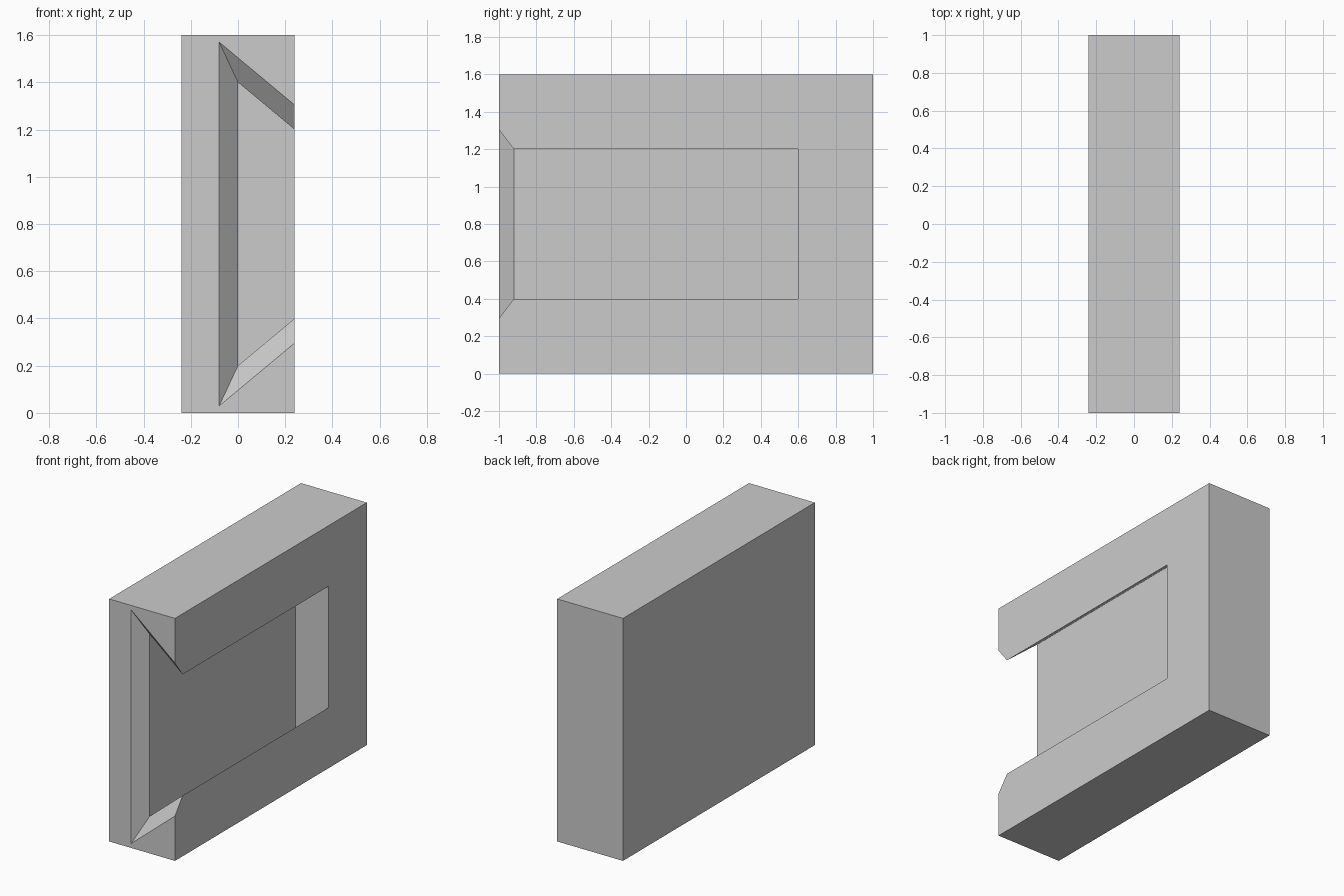
import bpy, bmesh, math

if "Cube" in bpy.data.objects:
    bpy.data.objects.remove(bpy.data.objects["Cube"])

grey = bpy.data.materials.new("plain grey")
grey.diffuse_color = (0.6, 0.6, 0.6, 1)
grey.use_nodes = True
grey.node_tree.nodes["Principled BSDF"].inputs["Base Color"].default_value = grey.diffuse_color


def make_object(name, bm):
    bmesh.ops.recalc_face_normals(bm, faces=bm.faces)
    mesh = bpy.data.meshes.new(name)
    bm.to_mesh(mesh)
    bm.free()
    mesh.materials.append(grey)
    obj = bpy.data.objects.new(name, mesh)
    bpy.context.collection.objects.link(obj)
    return obj


# Solid block
bm = bmesh.new()
bmesh.ops.create_cube(bm, size=1)
for v in bm.verts:
    v.co = (v.co.x * 0.48, v.co.y * 2, v.co.z * 1.6 + 0.8)
block = make_object("slotted_block", bm)

# Dovetail cutter: sections along y, each grown outward by an offset
SLOPE = 0.2 / 0.24


def section(y, offset):
    def half_height(x):
        return 0.4 + offset * math.hypot(1, SLOPE) + (0.24 - x) * SLOPE
    floor, mouth = -offset, 0.34
    return [(x, y, 0.8 + side * half_height(x))
            for x, side in ((floor, -1), (mouth, -1), (mouth, 1), (floor, 1))]


bm = bmesh.new()
rings = [[bm.verts.new(p) for p in section(y, o)]
         for y, o in ((-1.04, 0.12), (-0.92, 0), (0.6, 0))]
for a, b in zip(rings, rings[1:]):
    for i in range(4):
        j = (i + 1) % 4
        bm.faces.new((a[i], a[j], b[j], b[i]))
bm.faces.new(rings[0])
bm.faces.new(rings[-1])
cutter = make_object("slot_cutter", bm)
cutter.hide_render = True
cutter.hide_viewport = True

# Cut the flared dovetail slot
cut = block.modifiers.new("slot", "BOOLEAN")
cut.operation = "DIFFERENCE"
cut.solver = "EXACT"
cut.object = cutter
